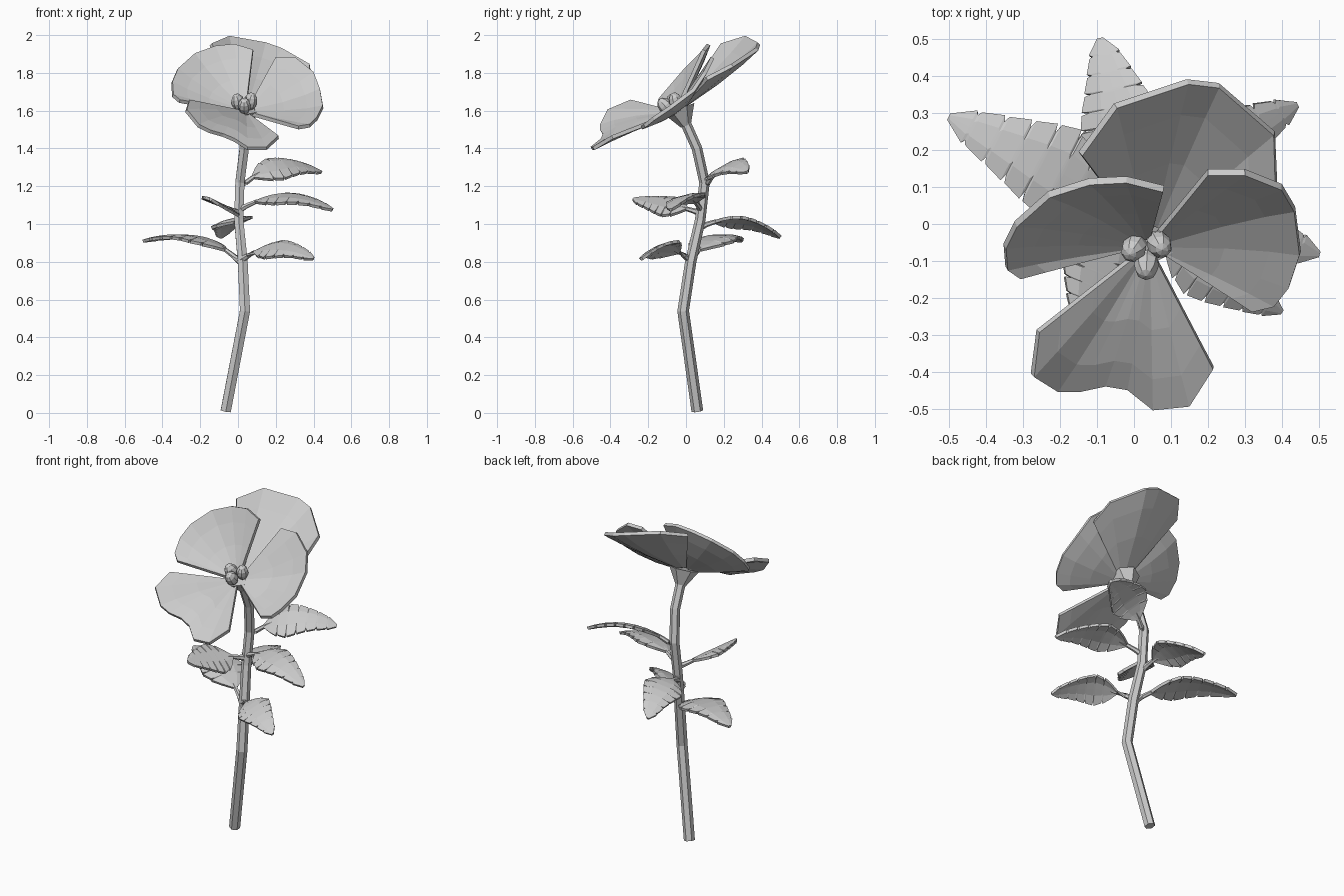
import bpy
import bmesh
from math import cos, sin, pi
from mathutils import Vector

start_cube = bpy.data.objects.get("Cube")
if start_cube:
    bpy.data.objects.remove(start_cube, do_unlink=True)

# One pale grey for the whole plant
grey = bpy.data.materials.new("pale_grey")
grey.use_nodes = True
colour = (0.6, 0.6, 0.6, 1)
grey.diffuse_color = colour
grey.node_tree.nodes["Principled BSDF"].inputs["Base Color"].default_value = colour


def finish(name, bm, thickness=None):
    """Turn a bmesh into a flat shaded object, optionally thickened."""
    bmesh.ops.recalc_face_normals(bm, faces=bm.faces)
    mesh = bpy.data.meshes.new(name)
    bm.to_mesh(mesh)
    bm.free()
    mesh.materials.append(grey)
    obj = bpy.data.objects.new(name, mesh)
    bpy.context.collection.objects.link(obj)
    if thickness:
        solid = obj.modifiers.new("thickness", "SOLIDIFY")
        solid.thickness = thickness
        solid.offset = 0
    return obj


def grid(bm, rows):
    """Join rows of points into a sheet of faces."""
    verts = [[bm.verts.new(point) for point in row] for row in rows]
    for lower, upper in zip(verts, verts[1:]):
        for i in range(len(lower) - 1):
            bm.faces.new((lower[i], lower[i + 1], upper[i + 1], upper[i]))


def tube(name, path, radii, sides=6):
    """Sweep a polygon along a path and close both ends."""
    bm = bmesh.new()
    path = [Vector(point) for point in path]
    rings = []
    for i, point in enumerate(path):
        along = path[min(i + 1, len(path) - 1)] - path[max(i - 1, 0)]
        hint = Vector((1, 0, 0)) if abs(along.normalized().x) < 0.7 else Vector((0, 0, 1))
        across = along.cross(hint).normalized()
        other = along.cross(across).normalized()
        angles = [2 * pi * k / sides for k in range(sides)]
        rings.append([bm.verts.new(point + radii[i] * (across * cos(a) + other * sin(a)))
                      for a in angles])
    for lower, upper in zip(rings, rings[1:]):
        for k in range(sides):
            n = (k + 1) % sides
            bm.faces.new((lower[k], lower[n], upper[n], upper[k]))
    bm.faces.new(rings[0])
    bm.faces.new(rings[-1])
    return finish(name, bm)


# Bent stem and the flared cup under the flower
stem_path = [(-0.065, 0.06, 0.01), (0.037, -0.015, 0.54), (0.025, 0.025, 0.8), (0.004, 0.075, 1.02),
             (0.01, 0.098, 1.22), (0.033, 0.058, 1.4), (0.037, 0, 1.53)]
tube("stem", stem_path, [0.031, 0.031, 0.03, 0.028, 0.028, 0.028, 0.028])
tube("flower_cup", [(0.037, 0, 1.52), (0.037, -0.035, 1.61)], [0.028, 0.085])

# Petals: a sheet stretched from the flower base to each rim, bowed backwards
flower_base = Vector((0.04, -0.055, 1.59))
flower_axis = Vector((0, -0.5, 0.85))


def petal(name, rim, bow):
    bm = bmesh.new()
    rows = []
    for t, push in ((0.12, 0), (0.5, 1), (0.8, 0.8), (1, 0)):
        row = []
        for i, point in enumerate(rim):
            inner = sin(pi * i / (len(rim) - 1))
            row.append(flower_base.lerp(Vector(point), t) - flower_axis * bow * push * inner)
        rows.append(row)
    grid(bm, rows)
    finish(name, bm, 0.02)


petal("front_petal", [(-0.26, -0.29, 1.65), (-0.275, -0.41, 1.6), (-0.21, -0.45, 1.52),
                      (-0.15, -0.45, 1.49), (-0.08, -0.435, 1.47), (-0.02, -0.445, 1.445),
                      (0.05, -0.5, 1.4), (0.15, -0.49, 1.4), (0.215, -0.39, 1.46)], -0.018)
petal("right_petal", [(-0.31, -0.145, 1.65), (-0.345, -0.12, 1.68), (-0.35, -0.06, 1.75),
                      (-0.32, 0, 1.82), (-0.23, 0.08, 1.9), (-0.12, 0.115, 1.94),
                      (-0.02, 0.12, 1.95), (0.08, 0.095, 1.92)], 0.016)
petal("left_petal", [(0.2, 0.14, 1.88), (0.3, 0.14, 1.88), (0.4, 0.1, 1.8),
                     (0.435, 0.04, 1.71), (0.45, -0.08, 1.62), (0.42, -0.17, 1.56),
                     (0.38, -0.22, 1.52), (0.32, -0.235, 1.51)], 0.014)
petal("back_petal", [(-0.145, 0.19, 1.95), (-0.05, 0.32, 1.99), (0.145, 0.385, 1.955),
                     (0.23, 0.375, 1.925), (0.38, 0.245, 1.84), (0.385, 0.11, 1.77)], 0.012)

# Three plump buds at the flower centre
for name, spot in (("right_bud", (0, -0.065, 1.645)), ("left_bud", (0.068, -0.055, 1.65)),
                   ("front_bud", (0.034, -0.11, 1.625))):
    bm = bmesh.new()
    bmesh.ops.create_uvsphere(bm, u_segments=8, v_segments=6, radius=1)
    bud = finish(name, bm)
    bud.location = spot
    bud.scale = (0.034, 0.038, 0.048)
    bud.rotation_euler = ((Vector(spot) - flower_base) + flower_axis * 0.1).to_track_quat(
        "Z", "Y").to_euler()

# Leaves: curved midrib, saw-cut edges and a thin stalk
teeth = 6


def leaf(name, base, middle, tip, width, roll):
    base, middle, tip = Vector(base), Vector(middle), Vector(tip)
    control = middle * 2 - (base + tip) / 2
    side = Vector((0, 0, 1)).cross(tip - base).normalized()
    side = (side + Vector((0, 0, roll))).normalized()

    def rib(t):
        return base * (1 - t) ** 2 + control * 2 * t * (1 - t) + tip * t * t

    # Each tooth ends in a narrow slit
    stations = [(0.2, 0.1), (0.28, 0.5)]
    for k in range(teeth):
        t = 0.36 + 0.64 * k / teeth
        full = min(1, 0.5 + (t - 0.28) * 4) * (1 - max(0, t - 0.5) * 1.6)
        stations += [(t, full), (t + 0.01, full * 0.76), (t + 0.02, full * 0.98)]
    stations.append((1, 0.06))
    bm = bmesh.new()
    rows = []
    for t, w in stations:
        centre = rib(t)
        reach = side * width * w
        droop = Vector((0, 0, -0.12 * width * w))
        rows.append([centre - reach + droop, centre - reach * 0.45, centre,
                     centre + reach * 0.45, centre + reach + droop])
    grid(bm, rows)
    finish(name, bm, 0.016)
    tube(name + "_stalk", [rib(t) for t in (0, 0.1, 0.2, 0.3)], [0.018, 0.014, 0.012, 0.008])


leaf("lower_right_leaf", (0.02, 0.02, 0.79), (-0.21, 0.145, 0.925), (-0.5, 0.29, 0.91), 0.13, 0)
leaf("lower_left_leaf", (0.02, 0.02, 0.81), (0.2, -0.12, 0.875), (0.4, -0.235, 0.815), 0.1, 0.5)
leaf("back_leaf", (0, 0.07, 0.98), (-0.035, 0.28, 1.02), (-0.09, 0.5, 0.93), 0.115, -0.25)
leaf("front_leaf", (0, 0.07, 1.06), (-0.095, -0.1, 1.105), (-0.145, -0.28, 1.13), 0.115, -0.45)
leaf("middle_left_leaf", (0, 0.08, 1.07), (0.24, 0, 1.145), (0.5, -0.08, 1.075), 0.11, 0.25)
leaf("upper_left_leaf", (0, 0.095, 1.18), (0.21, 0.205, 1.305), (0.44, 0.325, 1.275), 0.115, 0.5)
